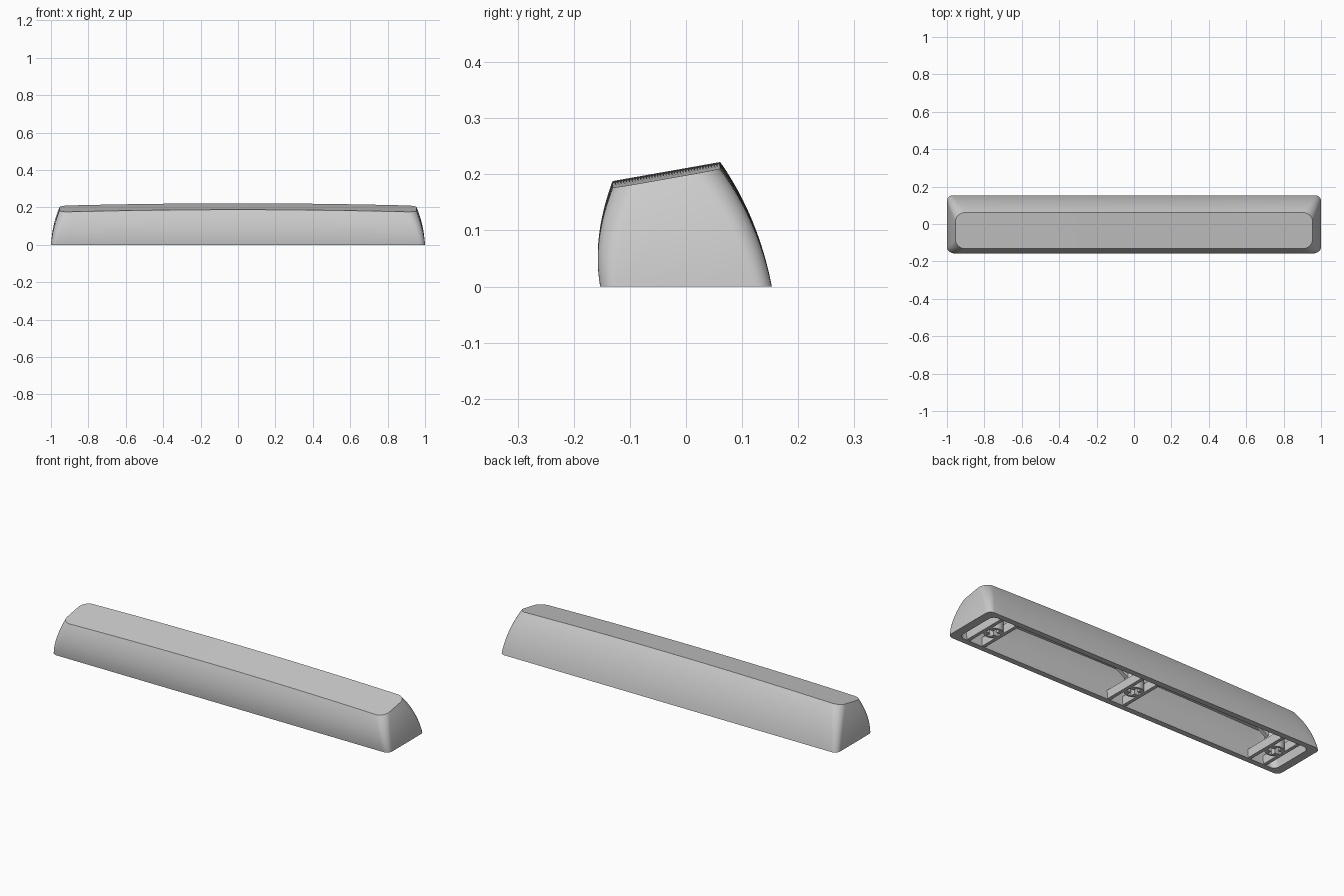
import bpy, bmesh, math
from mathutils import Vector

cube = bpy.data.objects.get("Cube")
if cube:
    bpy.data.objects.remove(cube, do_unlink=True)

grey = bpy.data.materials.new("plain grey plastic")
grey.use_nodes = True
COLOUR = (0.6, 0.6, 0.6, 1)
grey.diffuse_color = COLOUR
grey.node_tree.nodes["Principled BSDF"].inputs["Base Color"].default_value = COLOUR


def add_object(name, bm):
    bmesh.ops.recalc_face_normals(bm, faces=bm.faces)
    mesh = bpy.data.meshes.new(name)
    bm.to_mesh(mesh)
    bm.free()
    mesh.materials.append(grey)
    obj = bpy.data.objects.new(name, mesh)
    bpy.context.collection.objects.link(obj)
    return obj


def activate(obj):
    bpy.ops.object.select_all(action="DESELECT")
    obj.select_set(True)
    bpy.context.view_layer.objects.active = obj


def smooth(obj):
    activate(obj)
    bpy.ops.object.shade_smooth_by_angle(angle=math.radians(30))


def prism(name, points, direction):
    """Extrude a closed outline along a direction."""
    bm = bmesh.new()
    face = bm.faces.new([bm.verts.new(p) for p in points])
    new = bmesh.ops.extrude_face_region(bm, geom=[face])["geom"]
    verts = [v for v in new if isinstance(v, bmesh.types.BMVert)]
    bmesh.ops.translate(bm, verts=verts, vec=Vector(direction))
    return add_object(name, bm)


def box(name, x, y, z):
    outline = [(x[0], y[0], z[0]), (x[1], y[0], z[0]), (x[1], y[1], z[0]), (x[0], y[1], z[0])]
    return prism(name, outline, (0, 0, z[1] - z[0]))


# Shell: rounded sections lofted from the cavity ceiling, round the rim, to the top
ARC, SPAN, LEVELS = 8, 32, 12


def top_height(x, y):
    return 0.188 + 0.177 * (y + 0.131) - 0.014 * x * x


def section(t, inner):
    wall, end_wall, drop = (0.03, 0.045, 0.03) if inner else (0, 0, 0)
    front = -(0.153 + 0.03 * t - 0.052 * t * t) + wall
    back = 0.153 - 0.045 * t - 0.047 * t * t - wall
    half = 1 - 0.015 * t - 0.03 * t * t - end_wall
    r = 0.03 + 0.02 * t
    corner = []
    for i in range(ARC + 1):
        a = math.pi / 2 * i / ARC
        corner.append((half - r + r * math.cos(a), r - r * math.sin(a)))
    flat = half - r
    columns = [(-x, inset) for x, inset in corner]
    columns += [(flat * (2 * i / SPAN - 1), 0) for i in range(1, SPAN)]
    columns += corner[::-1]
    outline = [(x, front + i) for x, i in columns]
    outline += [(x, back - i) for x, i in reversed(columns)]
    return [(x, y, t * (top_height(x, y) - drop)) for x, y in outline]


bm = bmesh.new()
steps = [i / LEVELS for i in range(LEVELS + 1)]
sections = [section(t, True) for t in reversed(steps)] + [section(t, False) for t in steps]
rings = [[bm.verts.new(p) for p in s] for s in sections]
count = len(rings[0])
for low, high in zip(rings, rings[1:]):
    for i in range(count):
        j = (i + 1) % count
        bm.faces.new((low[i], low[j], high[j], high[i]))
for ring in (rings[0], rings[-1]):
    for i in range(count // 2 - 1):
        bm.faces.new((ring[i], ring[i + 1], ring[-2 - i], ring[-1 - i]))
smooth(add_object("key_shell", bm))

# Three mounting stems, each with a cross socket, two cross ribs and sloping gussets
CEILING, FOOT, RADIUS = 0.184, 0.004, 0.047


def stem(name, x):
    circle = [2 * math.pi * i / 32 for i in range(32)]
    post = prism(name, [(x + RADIUS * math.cos(a), RADIUS * math.sin(a), FOOT) for a in circle],
                 (0, 0, CEILING - FOOT))
    n, f = 0.011, 0.036
    quarter = [(f, -n), (f, n), (n, n)]
    cross = []
    for k in range(4):
        c, s = round(math.cos(k * math.pi / 2)), round(math.sin(k * math.pi / 2))
        cross += [(x + c * u - s * v, s * u + c * v, -0.02) for u, v in quarter]
    cutter = prism("socket_cutter", cross, (0, 0, 0.12))
    cutter.hide_render = True
    cut = post.modifiers.new("socket", "BOOLEAN")
    cut.operation, cut.solver, cut.object = "DIFFERENCE", "EXACT", cutter
    activate(post)
    bpy.ops.object.modifier_apply(modifier=cut.name)
    bpy.data.objects.remove(cutter, do_unlink=True)
    smooth(post)


for label, x, sides in (("right", -0.85, (1,)), ("centre", 0, (-1, 1)), ("left", 0.85, (-1,))):
    stem(label + "_stem", x)
    for side in (-1, 1):
        rx = x + side * 0.046
        box(label + "_cross_rib", (rx - 0.009, rx + 0.009), (-0.135, 0.128), (FOOT, 0.05))
    for side in sides:
        start, end = x + side * 0.042, x + side * 0.25
        prism(label + "_gusset",
              [(start, -0.01, 0.06), (start, -0.01, CEILING), (end, -0.01, CEILING)], (0, 0.02, 0))
